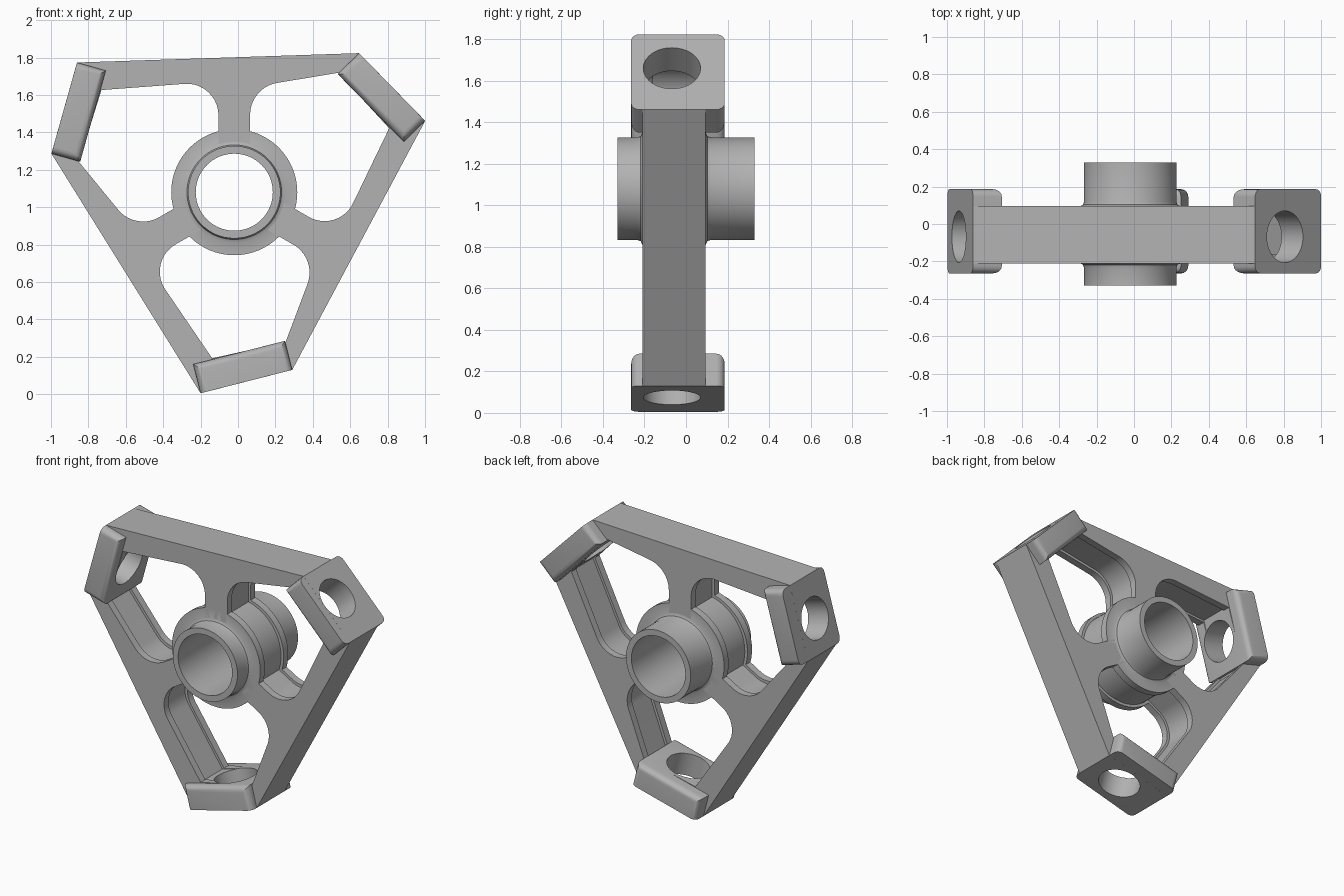
import bpy, bmesh, math
from mathutils import Matrix, Vector

if "Cube" in bpy.data.objects:
    bpy.data.objects.remove(bpy.data.objects["Cube"], do_unlink=True)

grey = bpy.data.materials.new("cast grey")
grey.use_nodes = True
grey.diffuse_color = (0.45, 0.45, 0.45, 1)
grey.node_tree.nodes["Principled BSDF"].inputs["Base Color"].default_value = (0.45, 0.45, 0.45, 1)

FRONT, BACK = -0.21, 0.095        # faces of the flat frame
TILT = math.radians(14.3)         # lean of each mounting pad


def frame(k, tilt=0.0):
    """Hub-centred frame turned by k thirds about the hub axis."""
    return Matrix.Translation((-0.02, 0, 1.08)) @ Matrix.Rotation(-k * math.tau / 3 - tilt, 4, 'Y')


def make(name, bm, matrix):
    bmesh.ops.recalc_face_normals(bm, faces=bm.faces)
    bm.transform(matrix)
    mesh = bpy.data.meshes.new(name)
    bm.to_mesh(mesh)
    bm.free()
    mesh.materials.append(grey)
    ob = bpy.data.objects.new(name, mesh)
    bpy.context.collection.objects.link(ob)
    return ob


def prism(name, points, y0, y1, matrix):
    bm = bmesh.new()
    face = bm.faces.new([bm.verts.new((p[0], y0, p[1])) for p in points])
    ext = bmesh.ops.extrude_face_region(bm, geom=[face])
    verts = [v for v in ext["geom"] if isinstance(v, bmesh.types.BMVert)]
    bmesh.ops.translate(bm, verts=verts, vec=(0, y1 - y0, 0))
    return make(name, bm, matrix)


def rounded(a, b, c, r, steps=12):
    """Arc that rounds corner b between a and c."""
    a, b, c = Vector(a), Vector(b), Vector(c)
    u, v = (a - b).normalized(), (c - b).normalized()
    half = u.angle(v) / 2
    centre = b + (u + v).normalized() * r / math.sin(half)
    d0 = b + u * r / math.tan(half) - centre
    d1 = b + v * r / math.tan(half) - centre
    return [centre + d0.lerp(d1, i / steps).normalized() * r for i in range(steps + 1)]


def cut(ob, cutters):
    for c in cutters:
        c.hide_render = True
        mod = ob.modifiers.new("cut", 'BOOLEAN')
        mod.operation, mod.solver, mod.object = 'DIFFERENCE', 'EXACT', c
    bpy.context.view_layer.update()
    evaluated = ob.evaluated_get(bpy.context.evaluated_depsgraph_get())
    mesh = bpy.data.meshes.new_from_object(evaluated)
    ob.modifiers.clear()
    ob.data = mesh


def cylinder(name, radius, depth, matrix):
    bm = bmesh.new()
    bmesh.ops.create_cone(bm, cap_ends=True, segments=48, radius1=radius, radius2=radius, depth=depth)
    return make(name, bm, matrix)


# Window outline: three-sided opening with two rounded corners beside the spokes
low_l, up_l, apex, up_r, low_r = (-.118, -.888), (-.471, -.37), (0, -.098), (.443, -.354), (.275, -.80)
window = [Vector(low_l), *rounded(low_l, up_l, apex, .168), Vector(apex),
          *rounded(apex, up_r, low_r, .172), Vector(low_r)]
middle = Vector((0, -.5))
wide_window = [middle + (p - middle) * 1.05 for p in window]

# Flat frame outline
corners = []
for k in range(3):
    turn = Matrix.Rotation(k * math.tau / 3, 2)
    corners += [turn @ Vector(p) for p in ((-.18, -1.075), (.31, -.95))]
plate = prism("frame_plate", corners, FRONT, BACK, frame(0))

windows, bores, pads = [], [], []
for k in range(3):
    # Opening and the shallow groove in its wall
    windows.append(prism("window_cutter", window, -.5, .5, frame(k)))
    windows.append(prism("groove_cutter", wide_window, FRONT + .05, BACK - .05, frame(k)))
    # Mounting pad with rounded corners
    bm = bmesh.new()
    bmesh.ops.create_cube(bm, size=1)
    bmesh.ops.scale(bm, verts=bm.verts, vec=(.506, .45, .16))
    edges = []
    for e in bm.edges:
        d = e.verts[1].co - e.verts[0].co
        radial = abs(d.z) > .1
        inner_long = abs(d.x) > .1 and e.verts[0].co.z > 0
        if radial or inner_long:
            edges.append(e)
    bmesh.ops.bevel(bm, geom=edges, offset=.04, segments=5, profile=.5, affect='EDGES')
    pads.append(make("mounting_pad_%d" % (k + 1), bm,
                     frame(k, TILT) @ Matrix.Translation((-.187, -.039, -.917))))
    bores.append(cylinder("bore_cutter", .138, .4,
                          frame(k, TILT) @ Matrix.Translation((-.162, -.068, -.917))))

centre_cutter = cylinder("hub_cutter", .23, 1, frame(0) @ Matrix.Rotation(math.pi / 2, 4, 'X'))
cut(plate, windows + bores + [centre_cutter])
for pad, bore in zip(pads, bores):
    cut(pad, [bore])
for c in windows + bores + [centre_cutter]:
    bpy.data.objects.remove(c, do_unlink=True)

# Hub: tube, grooved collar and small fillets, turned about the y axis
profile = [(.206, -.33), (.247, -.33), (.247, -.235), (.253, -.218), (.27, FRONT),
           (.337, FRONT), (.337, FRONT + .05), (.317, FRONT + .05),
           (.317, BACK - .05), (.337, BACK - .05), (.337, BACK),
           (.27, BACK), (.253, BACK + .008), (.247, BACK + .025), (.247, .33), (.206, .33)]
bm = bmesh.new()
ring = [bm.verts.new((r, y, 0)) for r, y in profile]
loop = [bm.edges.new((ring[i], ring[i - 1])) for i in range(len(ring))]
bmesh.ops.spin(bm, geom=ring + loop, cent=(0, 0, 0), axis=(0, 1, 0),
               angle=math.tau, steps=64, use_duplicate=False)
bmesh.ops.remove_doubles(bm, verts=bm.verts, dist=.0005)
hub = make("hub", bm, frame(0))

# Smooth rounds, sharp edges
bpy.ops.object.select_all(action='DESELECT')
for ob in [plate, hub] + pads:
    ob.select_set(True)
bpy.context.view_layer.objects.active = plate
bpy.ops.object.shade_smooth_by_angle(angle=math.radians(30))
